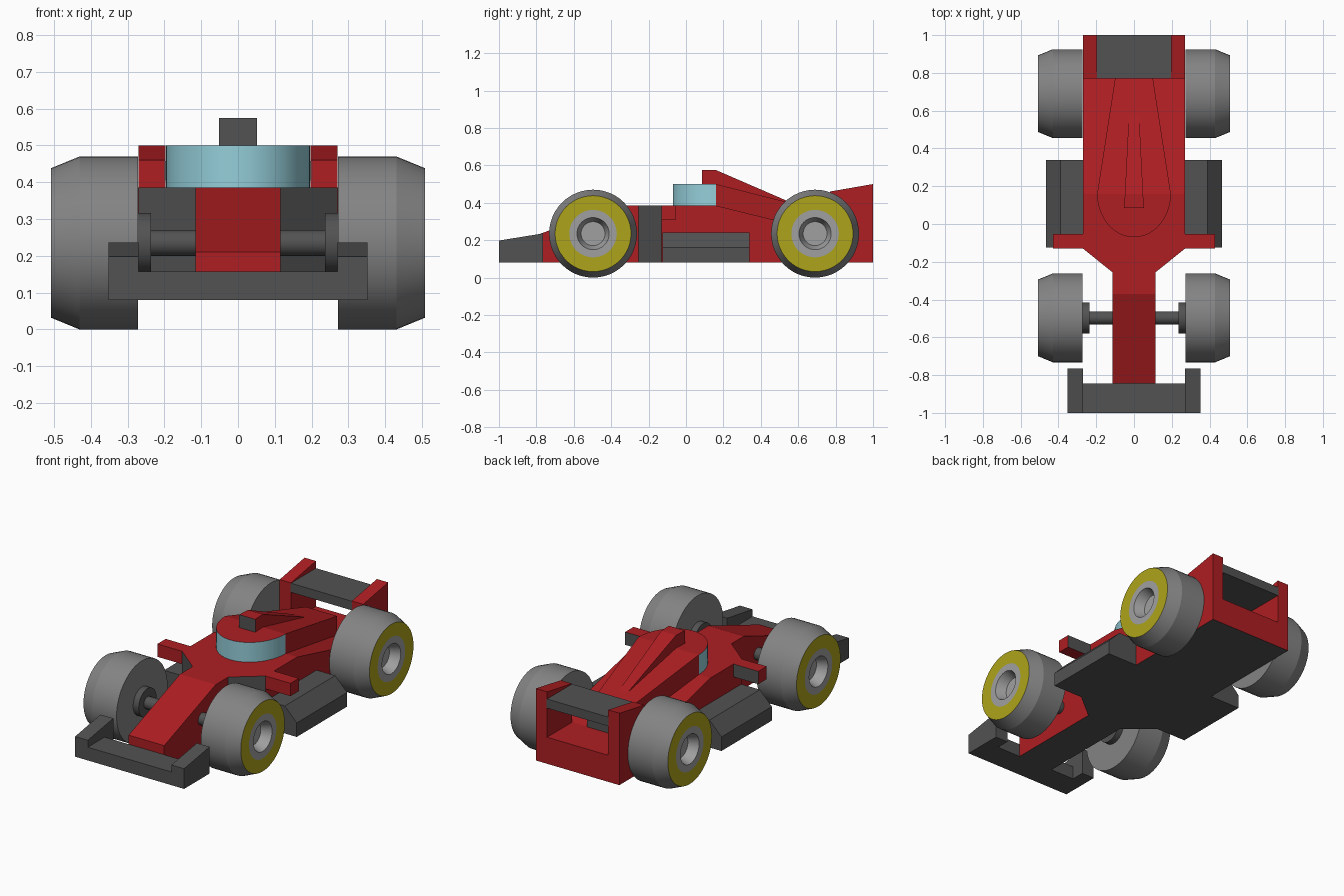
import bpy, bmesh, math

if "Cube" in bpy.data.objects:
    bpy.data.objects.remove(bpy.data.objects["Cube"])


def material(name, rgb):
    m = bpy.data.materials.new(name)
    m.diffuse_color = (*rgb, 1)
    m.use_nodes = True
    m.node_tree.nodes["Principled BSDF"].inputs["Base Color"].default_value = m.diffuse_color
    return m


RED = material("red", (0.42, 0.013, 0.016))
DARK = material("dark_grey", (0.085, 0.085, 0.085))
TYRE = material("tyre_grey", (0.23, 0.23, 0.23))
RIM = material("rim_grey", (0.35, 0.35, 0.35))
YELLOW = material("yellow", (0.42, 0.37, 0.01))
BLUE = material("light_blue", (0.30, 0.62, 0.70))


def finish(name, bm, mats, paint=None, mirror=False, smooth=False):
    """Turn a bmesh into an object; paint(normal) chooses the material slot."""
    bmesh.ops.recalc_face_normals(bm, faces=bm.faces)
    if paint:
        for f in bm.faces:
            f.normal_update()
            f.material_index = int(paint(f.normal))
    me = bpy.data.meshes.new(name)
    bm.to_mesh(me)
    bm.free()
    ob = bpy.data.objects.new(name, me)
    bpy.context.collection.objects.link(ob)
    for m in mats:
        me.materials.append(m)
    if mirror:
        ob.modifiers.new("Mirror", "MIRROR").use_mirror_merge = False
    if smooth:
        bpy.ops.object.select_all(action="DESELECT")
        ob.select_set(True)
        bpy.context.view_layer.objects.active = ob
        bpy.ops.object.shade_smooth_by_angle(angle=math.radians(20))
    return ob


def skin(rings):
    """Join equal rings of points into a capped solid."""
    bm = bmesh.new()
    rows = [[bm.verts.new(p) for p in r] for r in rings]
    n = len(rows[0])
    for a, b in zip(rows, rows[1:]):
        for i in range(n):
            j = (i + 1) % n
            bm.faces.new((a[i], a[j], b[j], b[i]))
    bm.faces.new(rows[0])
    bm.faces.new(rows[-1])
    return bm


def loft(name, stations, mats, **kw):
    """Rectangular sections (y, x0, x1, z0, z1) joined along y."""
    rings = [[(x0, y, z0), (x1, y, z0), (x1, y, z1), (x0, y, z1)]
             for y, x0, x1, z0, z1 in stations]
    return finish(name, skin(rings), mats, **kw)


def lathe(name, y, profile, mats, slots=(), seg=48):
    """Spin (x, radius) points about the axle line, mirrored left to right."""
    rings = [[(x, y + r * math.cos(2 * math.pi * k / seg),
               0.235 + r * math.sin(2 * math.pi * k / seg)) for k in range(seg)]
             for x, r in profile]
    bm = skin(rings)
    bm.faces.ensure_lookup_table()
    for i, s in enumerate(slots):
        for f in bm.faces[i * seg:(i + 1) * seg]:
            f.material_index = s
    if slots:
        bm.faces[-1].material_index = slots[-1]
    return finish(name, bm, mats, mirror=True, smooth=True)


# Body with grey floor and grey slanted intake panels
body = [(-0.845, 0.115, 0.21), (-0.37, 0.115, 0.385), (-0.255, 0.115, 0.385),
        (-0.13, 0.27, 0.385), (0.16, 0.27, 0.385), (0.77, 0.27, 0.235), (1.0, 0.27, 0.235)]
loft("body", [(y, -w, w, 0.08, z) for y, w, z in body], [RED, DARK],
     paint=lambda n: n.z < -0.9 or (n.y < -0.3 and abs(n.x) > 0.3))

# Cockpit: blue curved screen with red lid
arc = [(-0.195 * math.cos(math.pi * k / 32), 0.16 - 0.23 * math.sin(math.pi * k / 32))
       for k in range(33)]
finish("cockpit", skin([[(x, y, z) for x, y in arc] for z in (0.37, 0.5)]),
       [BLUE, RED], paint=lambda n: abs(n.z) > 0.5, smooth=True)

# Engine cover and air intake
loft("engine_cover", [(0.16, -0.195, 0.195, 0.2, 0.5), (0.772, -0.1, 0.1, 0.2, 0.345)],
     [RED, DARK], paint=lambda n: n.y > 0.9)
loft("air_intake", [(0.085, -0.052, 0.052, 0.49, 0.575), (0.16, -0.048, 0.048, 0.49, 0.575),
                    (0.585, -0.027, 0.027, 0.36, 0.391)],
     [RED, DARK], paint=lambda n: n.y < -0.9)

# Side mirrors with grey backs
loft("side_mirror", [(-0.13, 0.26, 0.43, 0.31, 0.385), (-0.053, 0.26, 0.43, 0.31, 0.385)],
     [RED, DARK], paint=lambda n: n.y > 0.9, mirror=True)

# Side pods
pod = [(0.26, 0.08), (0.467, 0.08), (0.467, 0.162), (0.39, 0.24), (0.26, 0.24)]
finish("side_pod", skin([[(x, y, z) for x, z in pod] for y in (-0.125, 0.34)]),
       [DARK], mirror=True)

# Front wing
loft("front_wing", [(-1, -0.27, 0.27, 0.08, 0.157), (-0.845, -0.27, 0.27, 0.08, 0.157)], [DARK])
loft("front_wing_end", [(-1, 0.27, 0.352, 0.08, 0.198), (-0.765, 0.27, 0.352, 0.08, 0.236)],
     [DARK], mirror=True)

# Rear wing
loft("rear_wing", [(0.77, -0.2, 0.2, 0.405, 0.458), (1, -0.2, 0.2, 0.405, 0.458)], [DARK])
loft("rear_wing_end", [(0.77, 0.197, 0.27, 0.235, 0.46), (1, 0.197, 0.27, 0.235, 0.5)],
     [RED], mirror=True)

# Wheels: tyre, yellow band, rim and recessed hub
wheel = [(0.272, 0.235), (0.43, 0.235), (0.508, 0.203), (0.508, 0.127),
         (0.508, 0.086), (0.45, 0.064)]
for name, y in (("front_wheel", -0.497), ("rear_wheel", 0.69)):
    lathe(name, y, wheel, [TYRE, YELLOW, RIM], (0, 0, 1, 2, 2))

# Front axle and hubs
lathe("front_axle", -0.497, [(0.1, 0.035), (0.236, 0.035), (0.236, 0.082), (0.274, 0.082)],
      [DARK])
